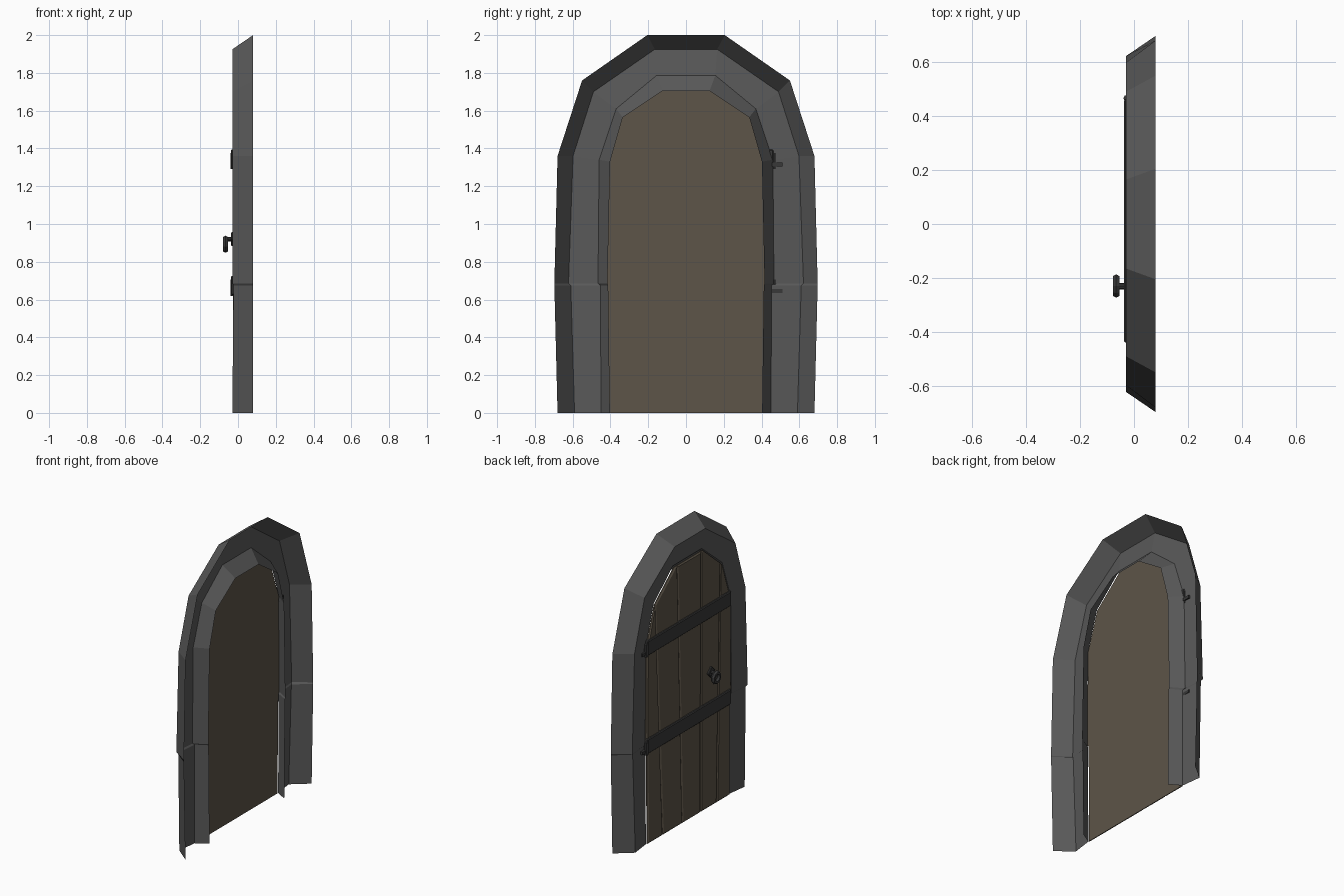
import bpy, bmesh, math, random
from mathutils import Vector, Matrix

if "Cube" in bpy.data.objects:
    bpy.data.objects.remove(bpy.data.objects["Cube"])

random.seed(4)


def material(name, rgb):
    m = bpy.data.materials.new(name)
    m.diffuse_color = (*rgb, 1)
    m.use_nodes = True
    m.node_tree.nodes["Principled BSDF"].inputs["Base Color"].default_value = m.diffuse_color
    return m


STONE = material("stone", (0.10, 0.10, 0.10))
WOOD = material("wood", (0.11, 0.09, 0.065))
IRON = material("iron", (0.04, 0.04, 0.04))


def finish(bm, name, mat):
    me = bpy.data.meshes.new(name)
    bm.to_mesh(me)
    bm.free()
    ob = bpy.data.objects.new(name, me)
    me.materials.append(mat)
    bpy.context.collection.objects.link(ob)
    return ob


# Stone arch: half-outlines (y, z) of four rings, each with its depth x
outer = [(.68, 0), (.697, .675), (.697, .685), (.68, 1.36), (.55, 1.76), (.205, 2.0)]
front = [(.59, 0), (.61, .675), (.622, .685), (.598, 1.36), (.49, 1.70), (.165, 1.925)]
inner = [(.45, 0), (.453, .675), (.466, .685), (.46, 1.34), (.37, 1.61), (.155, 1.787)]
lip = [(.403, 0), (.412, .675), (.416, .685), (.402, 1.33), (.335, 1.565), (.125, 1.705)]
rings = [(outer, [.08] * 6), (front, [-.03, -.024, -.03, -.03, -.03, -.03]),
         (inner, [-.012, -.01, -.018, -.016, -.014, -.01]), (lip, [.067] * 6)]

bm = bmesh.new()
rows = []
for pts, depth in rings:
    half = [Vector((x, y, z)) for (y, z), x in zip(pts, depth)]
    full = [Vector((p.x, -p.y, p.z)) for p in half] + half[::-1]
    rows.append([bm.verts.new(p) for p in full])
for a, b in zip(rows, rows[1:]):
    for i in range(len(a) - 1):
        bm.faces.new((a[i], a[i + 1], b[i + 1], b[i]))
bmesh.ops.recalc_face_normals(bm, faces=bm.faces)
if sum(f.normal.x * f.calc_area() for f in bm.faces if abs(f.normal.x) > .9) > 0:
    bmesh.ops.reverse_faces(bm, faces=bm.faces)
finish(bm, "stone_arch", STONE)


# Door panel: flat arch sheet
def door_sheet(x, grow):
    b = bmesh.new()
    half = [(y * grow, z if z < 1.4 else z - .01) for y, z in inner]
    pts = [(-y, z) for y, z in half] + half[::-1]
    b.faces.new([b.verts.new((x, y, z)) for y, z in pts])
    b.normal_update()
    return b


bm = door_sheet(-.011, .985)
if bm.faces[:][0].normal.x < 0:
    bmesh.ops.reverse_faces(bm, faces=bm.faces)
finish(bm, "door_back", WOOD)

# Planks: the sheet cut along slanted seams (y at bottom, y at z = 1.7)
seams = [(-.5, -.5), (-.30, -.345), (-.13, -.13), (.07, .12), (.28, .37), (.5, .5)]
for i, (lo, hi) in enumerate(zip(seams, seams[1:])):
    bm = door_sheet(-.011, .985)
    for (b0, t0), side in ((lo, 1), (hi, -1)):
        n = Vector((0, 1.7, -(t0 - b0))) * side
        bmesh.ops.bisect_plane(bm, geom=bm.verts[:] + bm.edges[:] + bm.faces[:],
                               plane_co=(0, b0 + side * .002, 0), plane_no=n, clear_inner=True)
    bm.normal_update()
    if bm.faces[:][0].normal.x > 0:
        bmesh.ops.reverse_faces(bm, faces=bm.faces)
    face = bmesh.ops.extrude_face_region(bm, geom=bm.faces[:])
    new = [g for g in face["geom"] if isinstance(g, bmesh.types.BMFace)]
    for v in {v for f in new for v in f.verts}:
        v.co.x -= .006
    bm.normal_update()
    bmesh.ops.inset_region(bm, faces=new, thickness=.012, depth=0)
    for v in {v for f in new for v in f.verts}:
        v.co.x -= random.uniform(.005, .009)
    bmesh.ops.recalc_face_normals(bm, faces=bm.faces)
    finish(bm, f"plank_{i + 1}", WOOD)


def box(name, mat, lo, hi, bevel=0, turn=0):
    b = bmesh.new()
    lo, hi = Vector(lo), Vector(hi)
    m = Matrix.Translation((lo + hi) / 2) @ Matrix.Rotation(turn, 4, 'X') @ Matrix.Diagonal((*(hi - lo), 1))
    bmesh.ops.create_cube(b, size=1, matrix=m)
    if bevel:
        bmesh.ops.bevel(b, geom=b.edges[:], offset=bevel, segments=1, affect='EDGES')
    return finish(b, name, mat)


def rod(name, mat, a, c, r, sides=8):
    a, c = Vector(a), Vector(c)
    b = bmesh.new()
    m = Matrix.Translation((a + c) / 2) @ (c - a).to_track_quat('Z', 'Y').to_matrix().to_4x4()
    bmesh.ops.create_cone(b, cap_ends=True, segments=sides, radius1=r, radius2=r,
                          depth=(c - a).length, matrix=m)
    return finish(b, name, mat)


# Iron straps with hinge barrels and pins into the stone
for label, z in (("lower", .675), ("upper", 1.345)):
    box(f"{label}_strap", IRON, (-.037, -.44, z - .05), (-.012, .462, z + .05), .005)
    rod(f"{label}_hinge_barrel", IRON, (-.026, .466, z - .055), (-.026, .466, z + .03), .013)
    box(f"{label}_hinge_pin", IRON, (-.03, .455, z - .04), (-.01, .51, z - .02))

# Ring handle: diamond plate, stem, hanging ring
box("handle_plate", IRON, (-.036, -.258, .892), (-.018, -.202, .948), .004, math.pi / 4)
rod("handle_stem", IRON, (-.02, -.23, .92), (-.07, -.23, .92), .012)
bpy.ops.mesh.primitive_torus_add(major_segments=10, minor_segments=6, major_radius=.031,
                                 minor_radius=.0145, location=(-.066, -.23, .893),
                                 rotation=(0, math.pi / 2, 0))
ring = bpy.context.object
ring.name = "handle_ring"
ring.data.materials.append(IRON)
